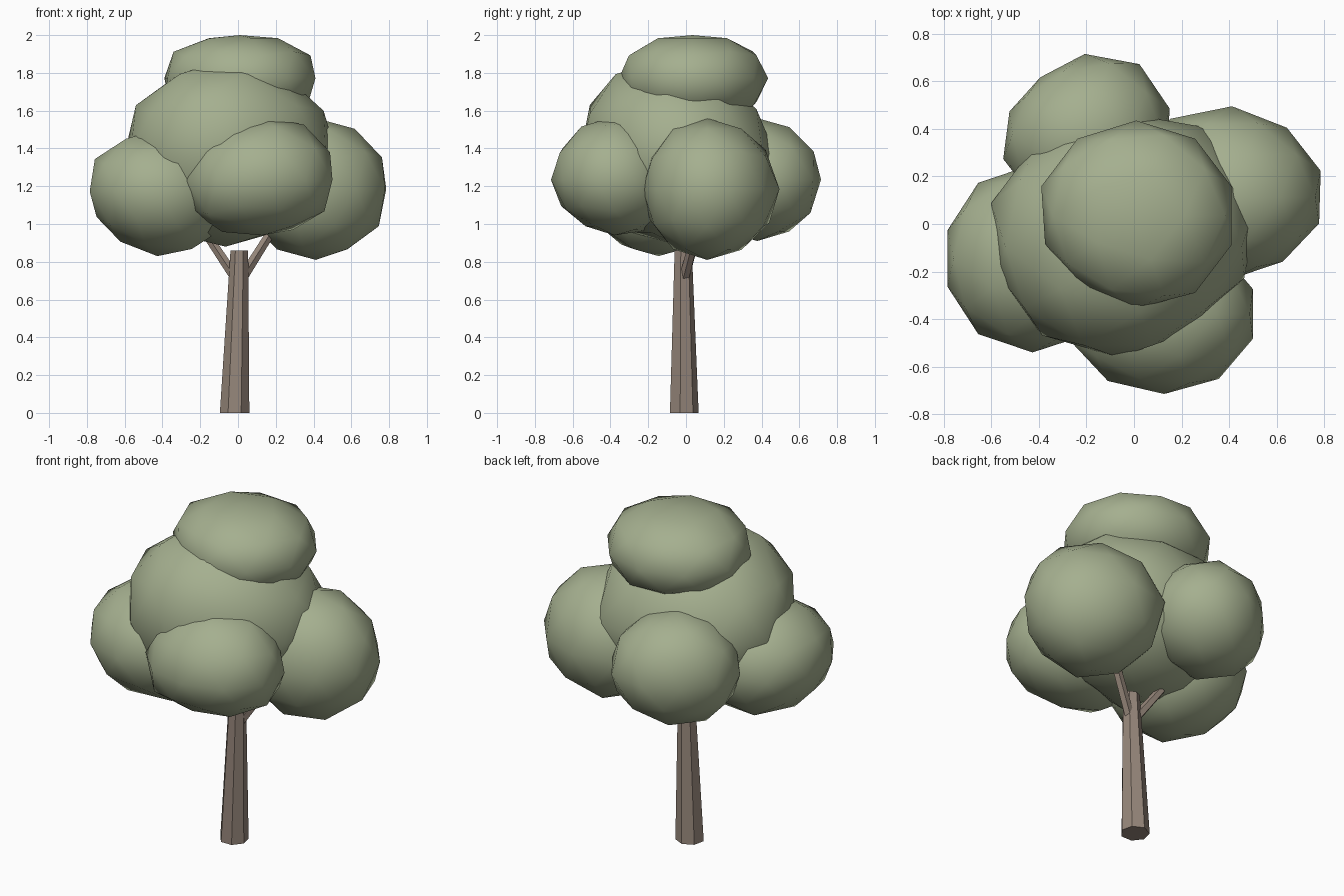
import bpy, bmesh, math
from mathutils import Vector

cube = bpy.data.objects.get("Cube")
if cube:
    bpy.data.objects.remove(cube, do_unlink=True)


def material(name, color):
    mat = bpy.data.materials.new(name)
    mat.use_nodes = True
    mat.diffuse_color = (*color, 1)
    mat.node_tree.nodes["Principled BSDF"].inputs["Base Color"].default_value = (*color, 1)
    return mat


leaf = material("leaf green", (0.375, 0.43, 0.275))
bark = material("bark brown", (0.305, 0.24, 0.195))


def add_object(name, bm, mat, smooth):
    mesh = bpy.data.meshes.new(name)
    bmesh.ops.recalc_face_normals(bm, faces=bm.faces)
    for face in bm.faces:
        face.smooth = smooth
    bm.to_mesh(mesh)
    bm.free()
    mesh.materials.append(mat)
    obj = bpy.data.objects.new(name, mesh)
    bpy.context.collection.objects.link(obj)


def foliage(name, low, high, bumps, lean=0):
    """Low-poly ball with (direction, amount) bumps or dents, fitted into a box."""
    bm = bmesh.new()
    bmesh.ops.create_icosphere(bm, subdivisions=2, radius=1)
    for v in bm.verts:
        normal = v.co.normalized()
        scale = 1
        for direction, amount in bumps:
            scale += amount * max(0, normal.dot(Vector(direction).normalized())) ** 4
        v.co = normal * scale
        v.co.y += lean * v.co.z
    for axis in range(3):
        values = [v.co[axis] for v in bm.verts]
        lo, hi = min(values), max(values)
        for v in bm.verts:
            t = (v.co[axis] - lo) / (hi - lo)
            v.co[axis] = low[axis] + t * (high[axis] - low[axis])
    add_object(name, bm, leaf, True)


def limb(name, start, end, r_start, r_end, sides, level=False):
    """Tapered faceted limb; level keeps both end caps horizontal."""
    start, end = Vector(start), Vector(end)
    turn = (end - start).to_track_quat('Z', 'Y')
    if level:
        turn.identity()
    bm = bmesh.new()
    rings = []
    for centre, radius in ((start, r_start), (end, r_end)):
        ring = []
        for i in range(sides):
            a = math.pi / 2 + math.tau * i / sides
            offset = Vector((math.cos(a), math.sin(a), 0)) * radius
            ring.append(bm.verts.new(centre + turn @ offset))
        rings.append(ring)
    bottom, top = rings
    bm.faces.new(bottom[::-1])
    bm.faces.new(top)
    for i in range(sides):
        j = (i + 1) % sides
        bm.faces.new((bottom[i], bottom[j], top[j], top[i]))
    add_object(name, bm, bark, False)


# Trunk and its two branches
limb("trunk", (-0.018, -0.013, 0), (0.007, -0.017, 0.86), 0.08, 0.048, 7, level=True)
limb("left_branch", (0.02, -0.01, 0.71), (0.19, 0.06, 0.98), 0.028, 0.024, 5)
limb("right_branch", (-0.01, -0.01, 0.71), (-0.15, 0.05, 0.92), 0.028, 0.024, 5)

# Canopy: a central mass, a flat-topped cap, and four clumps around it
foliage("central_foliage", (-0.6, -0.56, 0.88), (0.52, 0.47, 1.87),
        [((0.7, 0.75, 0), 0.13), ((0.5, -0.85, 0), -0.1), ((-0.8, -0.4, 0), -0.08)],
        lean=-0.1)
foliage("top_foliage", (-0.39, -0.355, 1.5), (0.41, 0.435, 2.0),
        [((0, 0, 1), -0.16), ((-0.6, -0.7, 0), -0.08)])
foliage("right_foliage", (-0.785, -0.54, 0.83), (-0.05, 0.25, 1.5),
        [((-0.85, 0, -0.5), -0.08), ((0.6, 0, -0.8), 0.12)])
foliage("front_foliage", (-0.27, -0.715, 0.94), (0.5, -0.04, 1.57),
        [((-0.8, -0.3, -0.5), 0.12), ((0.4, 0, 0.9), 0.08), ((0, -0.45, -0.9), -0.13)])
foliage("left_foliage", (0.02, -0.23, 0.81), (0.785, 0.495, 1.56),
        [((-0.55, 0.8, 0), 0.13), ((0.4, -0.85, 0), -0.08)])
foliage("back_foliage", (-0.55, 0.04, 0.91), (0.15, 0.715, 1.56),
        [((-0.7, 0.7, 0), -0.13), ((0.6, 0.8, 0), 0.08)])
